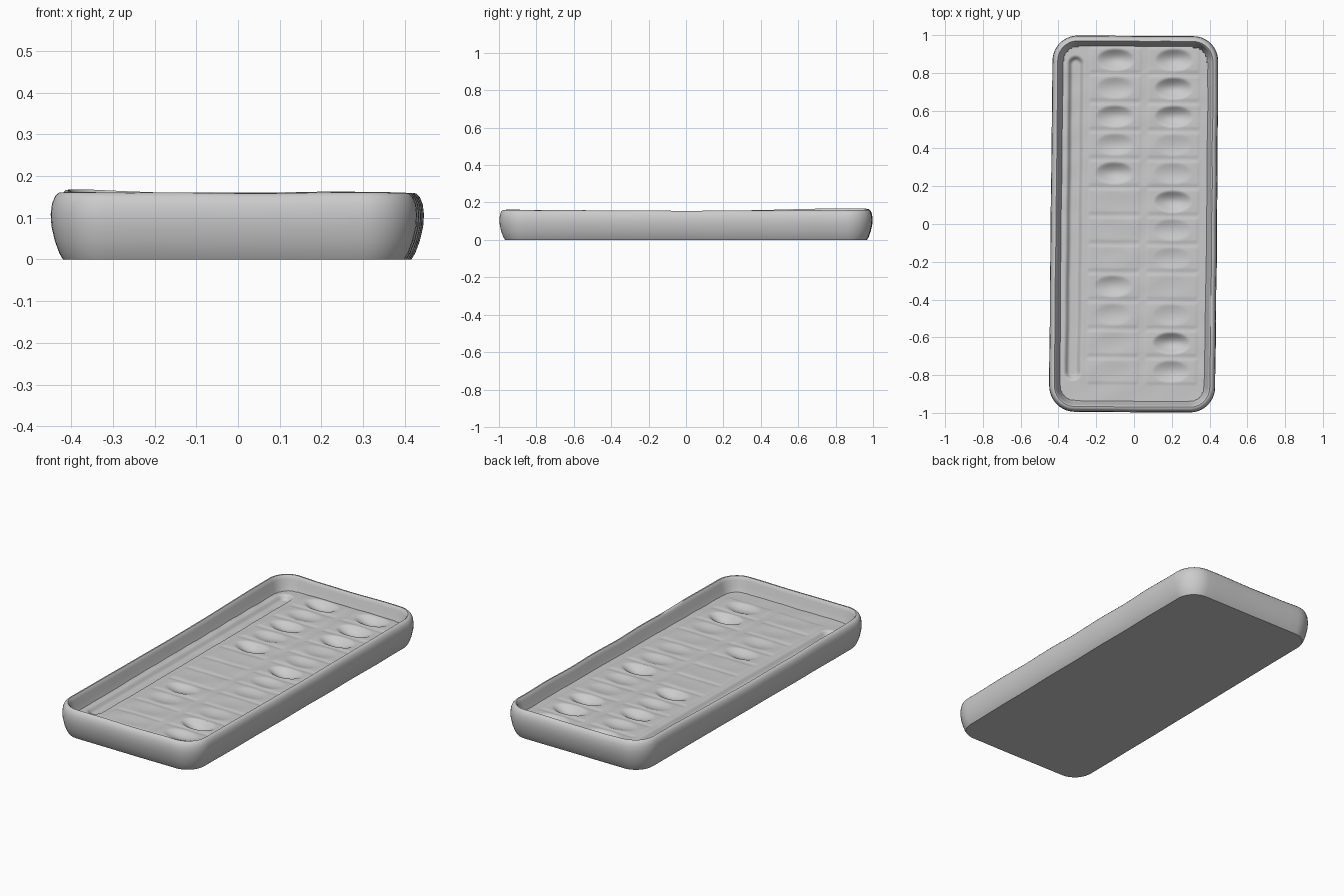
import bpy, math

if "Cube" in bpy.data.objects:
    bpy.data.objects.remove(bpy.data.objects["Cube"])

HX, HY, R = 0.440, 0.996, 0.135         # half sizes and corner radius of the tray


def ripple(x, y):
    """Gentle repeatable unevenness between about -1 and 1."""
    return (math.sin(2.3 * x + 3.1 * y + 0.7) * math.cos(3.7 * x - 1.9 * y)
            + 0.5 * math.sin(5.3 * y - 2.9 * x + 1.3)) / 1.5


def warp(x, y, z):
    """Slight handmade skew of the outline and unevenness of the rim."""
    n = ripple(x * 3, y * 3)
    top = min(max(z / 0.16, 0), 1)
    dz = top * (0.006 * abs(y) - 0.007 + 0.002 * n)
    if x < -0.2 and y > 0.3:
        dz += top * 0.007 * min((-0.2 - x) / 0.15, 1) * min((y - 0.3) / 0.4, 1)
    return (x + 0.010 * y - 0.001 + 0.002 * n, y - 0.007 * x + 0.001 * n, z + dz)


def outline(inset, per_corner=10, nx=12, ny=30):
    hx, hy, r = HX - inset, HY - inset, max(R - inset, 0.03)
    pts = []
    corners = [(1, 1, 0), (-1, 1, 90), (-1, -1, 180), (1, -1, 270)]
    for k, (sx, sy, a0) in enumerate(corners):
        cx, cy = sx * (hx - r), sy * (hy - r)
        for i in range(per_corner + 1):
            a = math.radians(a0 + 90 * i / per_corner)
            pts.append((cx + r * math.cos(a), cy + r * math.sin(a)))
        # straight run to the next corner
        n = nx if k % 2 == 0 else ny
        nsx, nsy, na = corners[(k + 1) % 4]
        a = math.radians(na)
        ex, ey = nsx * (hx - r) + r * math.cos(a), nsy * (hy - r) + r * math.sin(a)
        px, py = pts[-1]
        for i in range(1, n):
            pts.append((px + (ex - px) * i / n, py + (ey - py) * i / n))
    return pts


def make(name, verts, faces, angle):
    me = bpy.data.meshes.new(name)
    me.from_pydata(verts, [], faces)
    me.update()
    ob = bpy.data.objects.new(name, me)
    bpy.context.collection.objects.link(ob)
    bpy.ops.object.select_all(action='DESELECT')
    ob.select_set(True)
    bpy.context.view_layer.objects.active = ob
    bpy.ops.object.shade_smooth_by_angle(angle=math.radians(angle))
    return ob


# Tray wall: rounded profile (inset, z) lofted around the outline, flat base
profile = [(0.030, 0), (0.021, 0.015), (0.010, 0.045), (0.002, 0.08), (0, 0.11),
           (0.003, 0.135), (0.010, 0.152), (0.019, 0.161), (0.028, 0.162),
           (0.034, 0.156), (0.039, 0.142), (0.047, 0.115), (0.056, 0.090),
           (0.062, 0.077)]
verts, faces = [], []
for inset, z in profile:
    verts += [warp(x, y, z) for x, y in outline(inset)]
n = len(verts) // len(profile)
for j in range(len(profile) - 1):
    for i in range(n):
        k = (i + 1) % n
        faces.append((j * n + i, j * n + k, (j + 1) * n + k, (j + 1) * n + i))
faces.append(tuple(reversed(range(n))))
make("tray_body", verts, faces, 50)

# Worn paint wells: row number -> depth, for each column of pans
LEFT, RIGHT = -0.105, 0.205
PITCH, ROW0 = 0.150, 0.87
wells = {LEFT: {0: .030, 1: .014, 2: .025, 3: .014, 4: .028, 8: .018, 9: .008},
         RIGHT: {0: .028, 1: .032, 2: .030, 3: .008, 4: .012, 5: .032, 6: .012,
                 7: .008, 9: .008, 10: .036, 11: .018}}


def smooth(a, b, t):
    t = min(max((t - a) / (b - a), 0), 1)
    return t * t * (3 - 2 * t)


def floor_height(x, y):
    z = 0.088 + 0.004 * y + 0.0015 * ripple(x * 7, y * 7)
    # long brush slot
    d = math.hypot(x + 0.315, y - min(max(y, -0.785), 0.845))
    z -= 0.025 * (1 - smooth(0.018, 0.045, d))
    # pans: raised pads separated by thin seams, with scooped wells
    for cx, rows in wells.items():
        u = abs(x - cx)
        if u > 0.16:
            continue
        for r in range(12):
            v = y - (ROW0 - r * PITCH)
            if abs(v) > 0.075:
                continue
            pad = (1 - smooth(0.125, 0.142, u)) * (1 - smooth(0.055, 0.071, abs(v)))
            z += 0.003 * pad
            q = (u / 0.10) ** 2 + (v / 0.058) ** 2
            if q < 1:
                z -= rows.get(r, 0.002) * (1 - q) ** 1.3
    return z


def inside(x, y, inset=0.054):
    hx, hy, r = HX - inset, HY - inset, R - inset
    dx, dy = max(abs(x) - hx + r, 0), max(abs(y) - hy + r, 0)
    return math.hypot(dx, dy) <= r + 1e-6


# Pan floor: fine grid sculpted by the height function, trimmed to the wall
NX, NY, W, H = 110, 250, HX - 0.054, HY - 0.054
verts, faces, index = [], [], {}
for j in range(NY + 1):
    for i in range(NX + 1):
        x, y = -W + 2 * W * i / NX, -H + 2 * H * j / NY
        if inside(x, y):
            index[i, j] = len(verts)
            px, py, _ = warp(x, y, 0)
            verts.append((px, py, floor_height(x, y)))
for j in range(NY):
    for i in range(NX):
        q = [(i, j), (i + 1, j), (i + 1, j + 1), (i, j + 1)]
        if all(c in index for c in q):
            faces.append([index[c] for c in q])
make("paint_pan_floor", verts, faces, 60)
